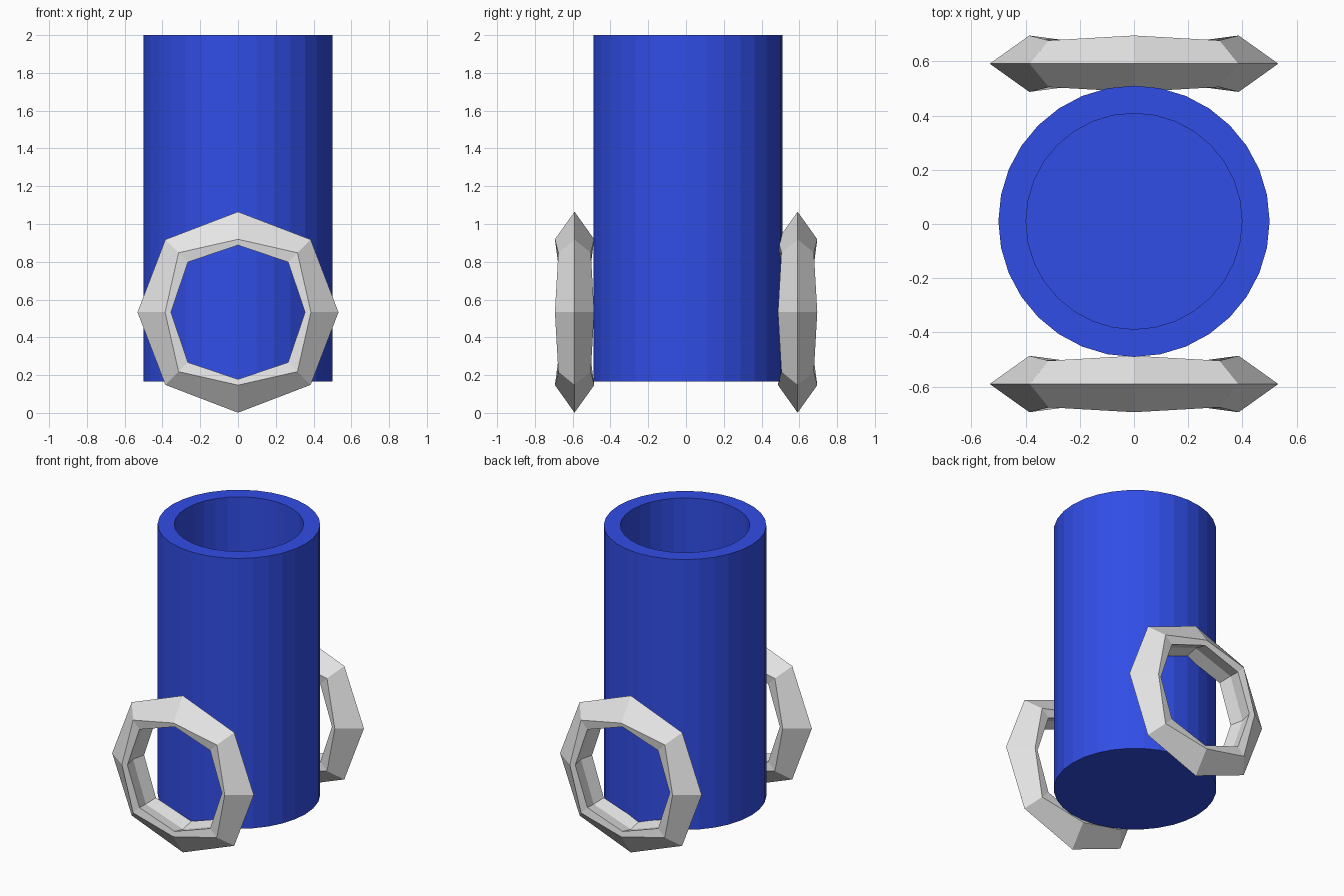
import bpy, bmesh, math

if "Cube" in bpy.data.objects:
    bpy.data.objects.remove(bpy.data.objects["Cube"])


def material(name, color):
    m = bpy.data.materials.new(name)
    m.diffuse_color = (*color, 1)
    m.use_nodes = True
    m.node_tree.nodes["Principled BSDF"].inputs["Base Color"].default_value = m.diffuse_color
    return m


BLUE = material("blue", (0.031, 0.075, 0.80))
GREY = material("light grey", (0.80, 0.80, 0.80))


def loft(name, rings, mat, location, close=False, cap=False):
    """Bridge rings of equal point count into a flat-shaded object."""
    bm = bmesh.new()
    vs = [[bm.verts.new(p) for p in ring] for ring in rings]
    n, count = len(vs[0]), len(vs)
    for i in range(count if close else count - 1):
        a, b = vs[i], vs[(i + 1) % count]
        for j in range(n):
            k = (j + 1) % n
            bm.faces.new((a[j], a[k], b[k], b[j]))
    if cap:
        bm.faces.new(vs[0])
        bm.faces.new(vs[-1])
    bmesh.ops.recalc_face_normals(bm, faces=bm.faces[:])
    me = bpy.data.meshes.new(name)
    bm.to_mesh(me)
    bm.free()
    me.materials.append(mat)
    ob = bpy.data.objects.new(name, me)
    ob.location = location
    bpy.context.collection.objects.link(ob)
    return ob


# Hollow cup with a closed bottom: (radius, height) profile up and back inside
SIDES = 32
profile = [(0.5, 0.165), (0.5, 2.0), (0.398, 2.0), (0.398, 0.27)]
rings = [[(r * math.cos(math.tau * j / SIDES), r * math.sin(math.tau * j / SIDES), z)
          for j in range(SIDES)] for r, z in profile]
loft("cup_body", rings, BLUE, (0, 0.01, 0), cap=True)

# Eight-sided ring wheels: two alternating six-point sections (radius, y)
axis_section = [(0.532, 0), (0.386, 0.104), (0.355, 0.09),
                (0.375, 0), (0.355, -0.09), (0.386, -0.104)]
diagonal_section = [(0.544, 0), (0.445, 0.086), (0.375, 0.088),
                    (0.395, 0), (0.375, -0.088), (0.445, -0.086)]
rings = []
for k in range(8):
    a = math.tau * k / 8
    section = diagonal_section if k % 2 else axis_section
    rings.append([(r * math.cos(a), y, r * math.sin(a)) for r, y in section])
for name, y in (("front_ring", -0.59), ("back_ring", 0.591)):
    loft(name, rings, GREY, (0, y, 0.533), close=True)
